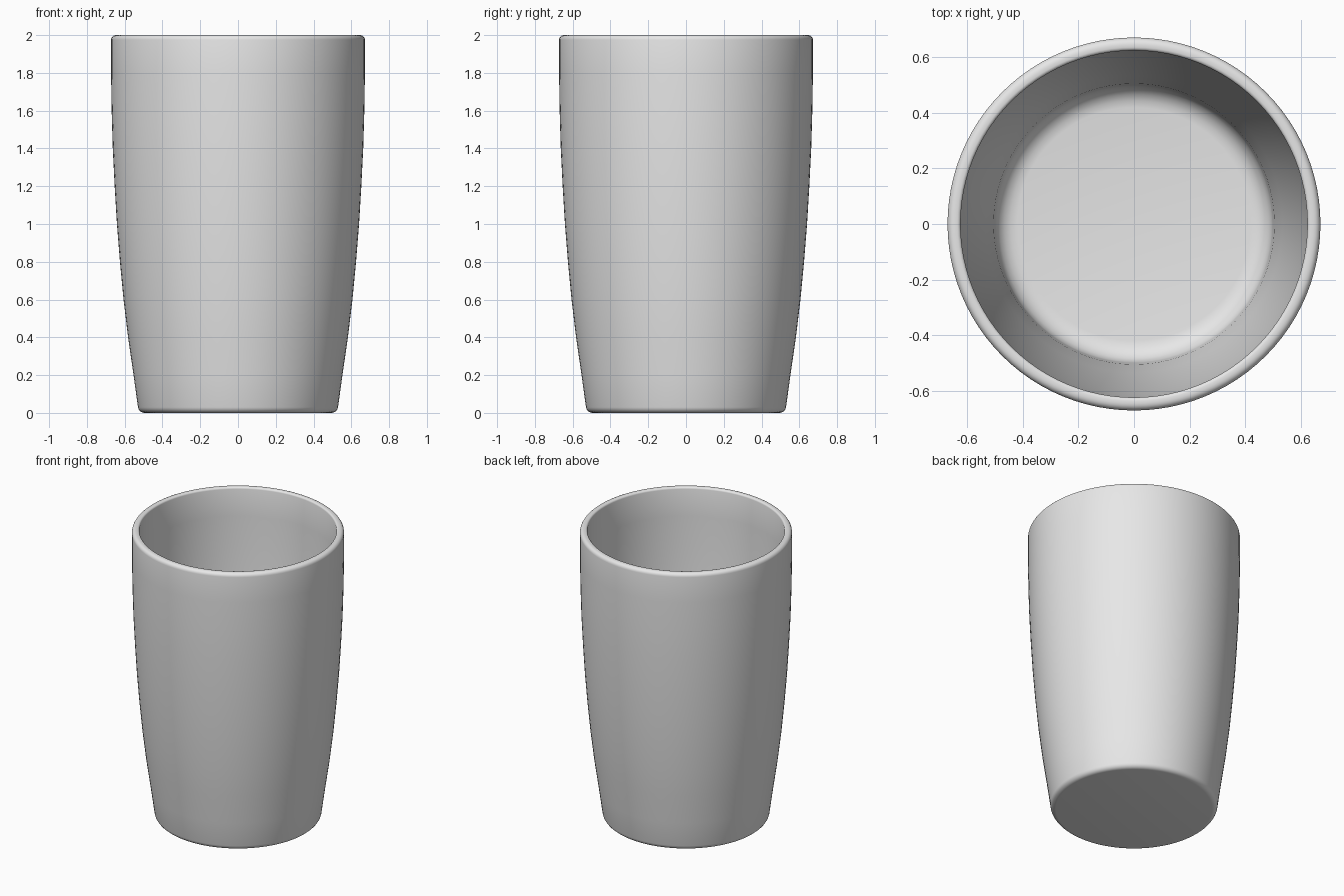
import bpy
import bmesh
import math
from mathutils import Vector

SEGMENTS = 96

old = bpy.data.objects.get("Cube")
if old:
    bpy.data.objects.remove(old, do_unlink=True)

# Plain grey finish
grey = bpy.data.materials.new("light grey")
grey.use_nodes = True
colour = (0.8, 0.8, 0.8, 1.0)
grey.diffuse_color = colour
grey.node_tree.nodes["Principled BSDF"].inputs["Base Color"].default_value = colour


def arc(r, z, radius, start, end, steps=5):
    """Rounded corner of the profile, angles in degrees."""
    points = []
    for i in range(steps + 1):
        a = math.radians(start + (end - start) * i / steps)
        points.append((r + radius * math.cos(a), z + radius * math.sin(a)))
    return points


# Wall curve: flares quickly near the foot and straightens at the rim
outer_wall = [(0.553, 0.2), (0.582, 0.4), (0.606, 0.6), (0.625, 0.8), (0.641, 1.0),
              (0.653, 1.2), (0.663, 1.4), (0.669, 1.6), (0.672, 1.8)]
thickness = 0.047

# Half section, from the underside up the outside, over the rim and down the inside
profile = [(0, 0)]
profile += arc(0.495, 0.035, 0.035, -90, -8)
profile += outer_wall
profile += arc(0.647, 1.975, 0.025, 0, 90)
profile += arc(0.637, 1.988, 0.012, 90, 180, 3)
profile += [(r - thickness, z) for r, z in reversed(outer_wall)]
profile += arc(0.42, 0.13, 0.08, 0, -90)
profile += [(0, 0.05)]

# Turned cup body
bm = bmesh.new()
verts = [bm.verts.new((r, 0, z)) for r, z in profile]
edges = [bm.edges.new(pair) for pair in zip(verts, verts[1:])]
bmesh.ops.spin(bm, geom=verts + edges, cent=Vector(), axis=(0, 0, 1),
               angle=math.tau, steps=SEGMENTS, use_merge=False)
bmesh.ops.remove_doubles(bm, verts=bm.verts, dist=0.0005)
bmesh.ops.recalc_face_normals(bm, faces=bm.faces)

mesh = bpy.data.meshes.new("cup_body")
bm.to_mesh(mesh)
bm.free()
mesh.materials.append(grey)
cup = bpy.data.objects.new("cup_body", mesh)
bpy.context.collection.objects.link(cup)

# Smooth shading
bpy.ops.object.select_all(action="DESELECT")
cup.select_set(True)
bpy.context.view_layer.objects.active = cup
bpy.ops.object.shade_smooth_by_angle(angle=math.radians(40))
